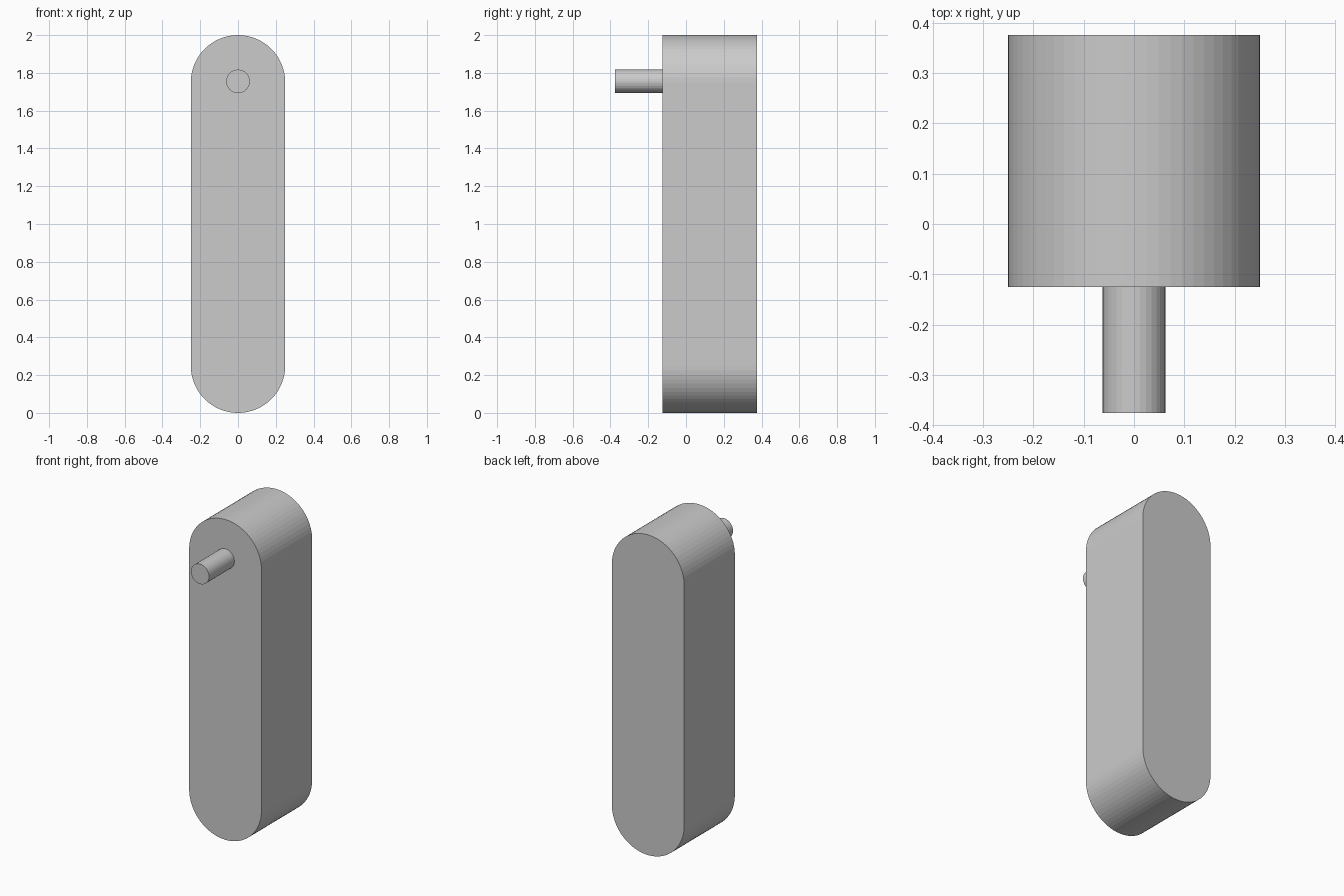
import bpy, bmesh
from math import sin, cos, pi

if "Cube" in bpy.data.objects:
    bpy.data.objects.remove(bpy.data.objects["Cube"])

SEG = 32  # segments per rounded end


def arc(cz, radius, start, sweep, count):
    """Points (x, z) along an arc centred on x = 0."""
    return [(radius * cos(start + sweep * i / count),
             cz + radius * sin(start + sweep * i / count)) for i in range(count + 1)]


def extrude_profile(name, profile, y_front, y_back):
    """Solid made by pushing an x-z outline from y_front to y_back."""
    bm = bmesh.new()
    face = bm.faces.new([bm.verts.new((x, y_front, z)) for x, z in profile])
    result = bmesh.ops.extrude_face_region(bm, geom=[face], use_keep_orig=True)
    moved = [v for v in result["geom"] if isinstance(v, bmesh.types.BMVert)]
    bmesh.ops.translate(bm, verts=moved, vec=(0, y_back - y_front, 0))
    bmesh.ops.recalc_face_normals(bm, faces=bm.faces)
    mesh = bpy.data.meshes.new(name)
    bm.to_mesh(mesh)
    bm.free()
    obj = bpy.data.objects.new(name, mesh)
    bpy.context.collection.objects.link(obj)
    return obj


# Arm body: long slab with fully rounded top and bottom
body = arc(1.75, 0.25, 0, pi, SEG) + arc(0.25, 0.25, pi, pi, SEG)
extrude_profile("arm_body", body, -0.125, 0.375)

# Pivot pin: small round peg on the front, near the top
pin = arc(1.755, 0.0625, 0, 2 * pi, SEG)[:-1]
extrude_profile("pivot_pin", pin, -0.375, -0.125)
